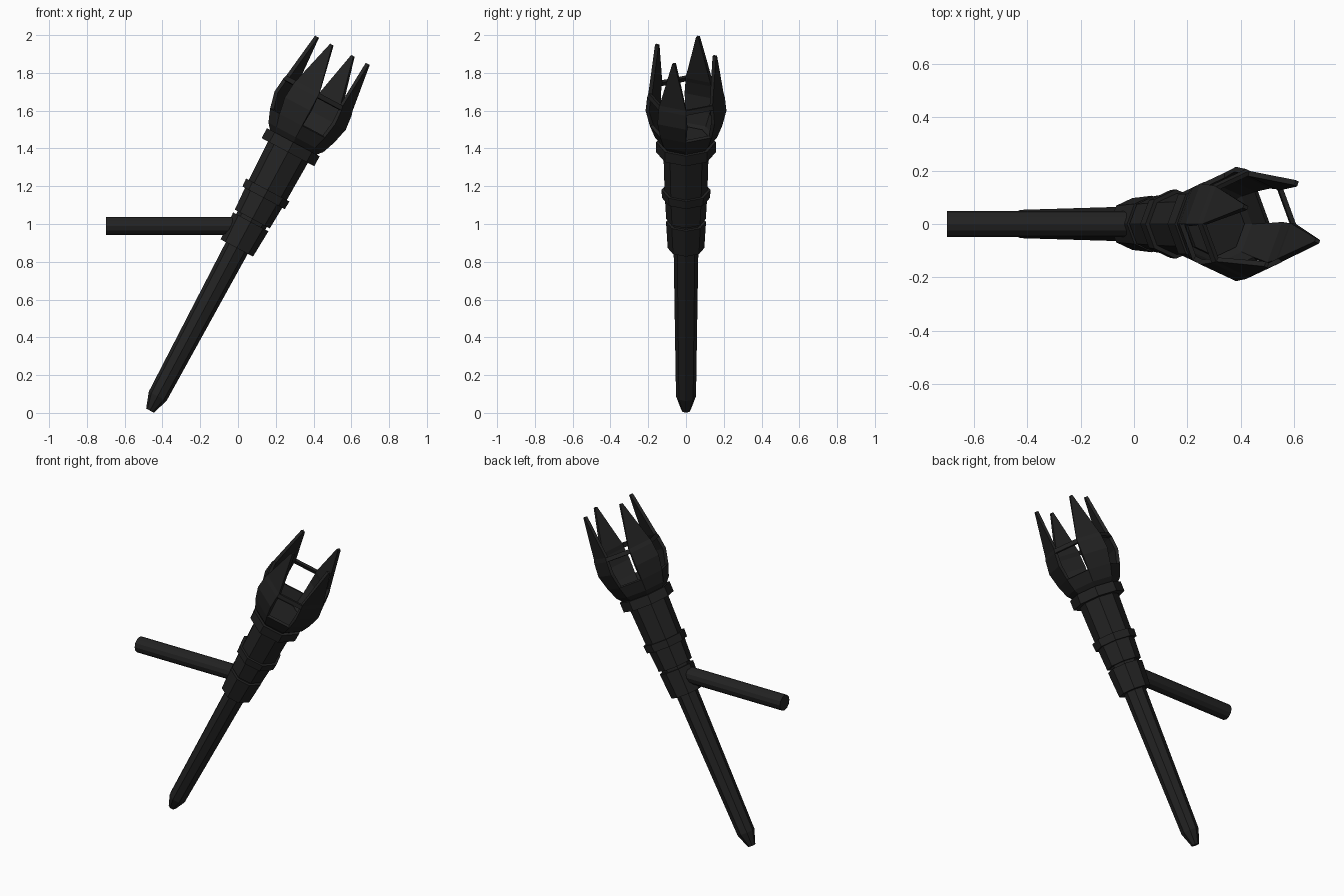
import bpy, bmesh, math
from mathutils import Vector, Matrix

if "Cube" in bpy.data.objects:
    bpy.data.objects.remove(bpy.data.objects["Cube"])

mat = bpy.data.materials.new("matte black")
mat.diffuse_color = (0.016, 0.016, 0.016, 1)
mat.use_nodes = True
mat.node_tree.nodes["Principled BSDF"].inputs["Base Color"].default_value = mat.diffuse_color

TILT = math.radians(28.1)
FRAME = Matrix.Translation((-0.466, 0, 0.012)) @ Matrix.Rotation(TILT, 4, 'Y')
SIDES = 8


def make(name, bm, matrix):
    bmesh.ops.recalc_face_normals(bm, faces=bm.faces)
    bm.transform(matrix)
    me = bpy.data.meshes.new(name)
    bm.to_mesh(me)
    bm.free()
    me.materials.append(mat)
    ob = bpy.data.objects.new(name, me)
    bpy.context.collection.objects.link(ob)
    return ob


def polar(r, a, s):
    return Vector((r * math.cos(a), r * math.sin(a), s))


def lathe(name, profile, matrix=FRAME, n=SIDES):
    """Closed solid of revolution from (height, radius) pairs."""
    bm = bmesh.new()
    rings = [[bm.verts.new(polar(r, 2 * math.pi * i / n, s)) for i in range(n)]
             for s, r in profile]
    for a, b in zip(rings, rings[1:]):
        for i in range(n):
            j = (i + 1) % n
            bm.faces.new((a[i], a[j], b[j], b[i]))
    bm.faces.new(rings[0][::-1])
    bm.faces.new(rings[-1])
    return make(name, bm, matrix)


# Shaft, collar and body, all along the tilted axis
lathe("shaft", [(0, 0.023), (0.086, 0.053), (1.0, 0.066)])
lathe("collar", [(0.976, 0.097), (1.133, 0.106)])
lathe("neck", [(1.12, 0.088), (1.16, 0.088)])
lathe("body", [(1.15, 0.105), (1.30, 0.113), (1.64, 0.122)])
lathe("lower_band", [(1.277, 0.127), (1.324, 0.130)])
lathe("upper_band", [(1.551, 0.158), (1.611, 0.158)])

# Horizontal side handle
lathe("side_handle", [(0, 0.048), (0.72, 0.048)],
      Matrix.Translation((0.02, 0, 0.99)) @ Matrix.Rotation(-math.pi / 2, 4, 'Y'), 12)

# Crown: octagonal cup, four petals alternating with four windows under a thin bar
rows = [(1.60, 0.13), (1.64, 0.165), (1.71, 0.192), (1.80, 0.214), (1.88, 0.206), (1.905, 0.199)]
bm = bmesh.new()
grid = [[bm.verts.new(polar(r, math.pi / 4 * i, s)) for i in range(8)] for s, r in rows]
for i in range(8):
    j = (i + 1) % 8
    petal = i % 2 == 1
    for k in range(len(rows) - 1):
        if petal or k not in (2, 3):
            bm.faces.new((grid[k][i], grid[k][j], grid[k + 1][j], grid[k + 1][i]))
    if petal:
        mid = math.pi / 4 * (i + 0.5)
        tip = [bm.verts.new(polar(0.175, mid + d, 2.163)) for d in (-0.04, 0.04)]
        bm.faces.new((grid[-1][i], grid[-1][j], tip[1], tip[0]))
crown = make("petal_crown", bm, FRAME)
sol = crown.modifiers.new("thickness", 'SOLIDIFY')
sol.thickness = 0.02
sol.offset = -1
